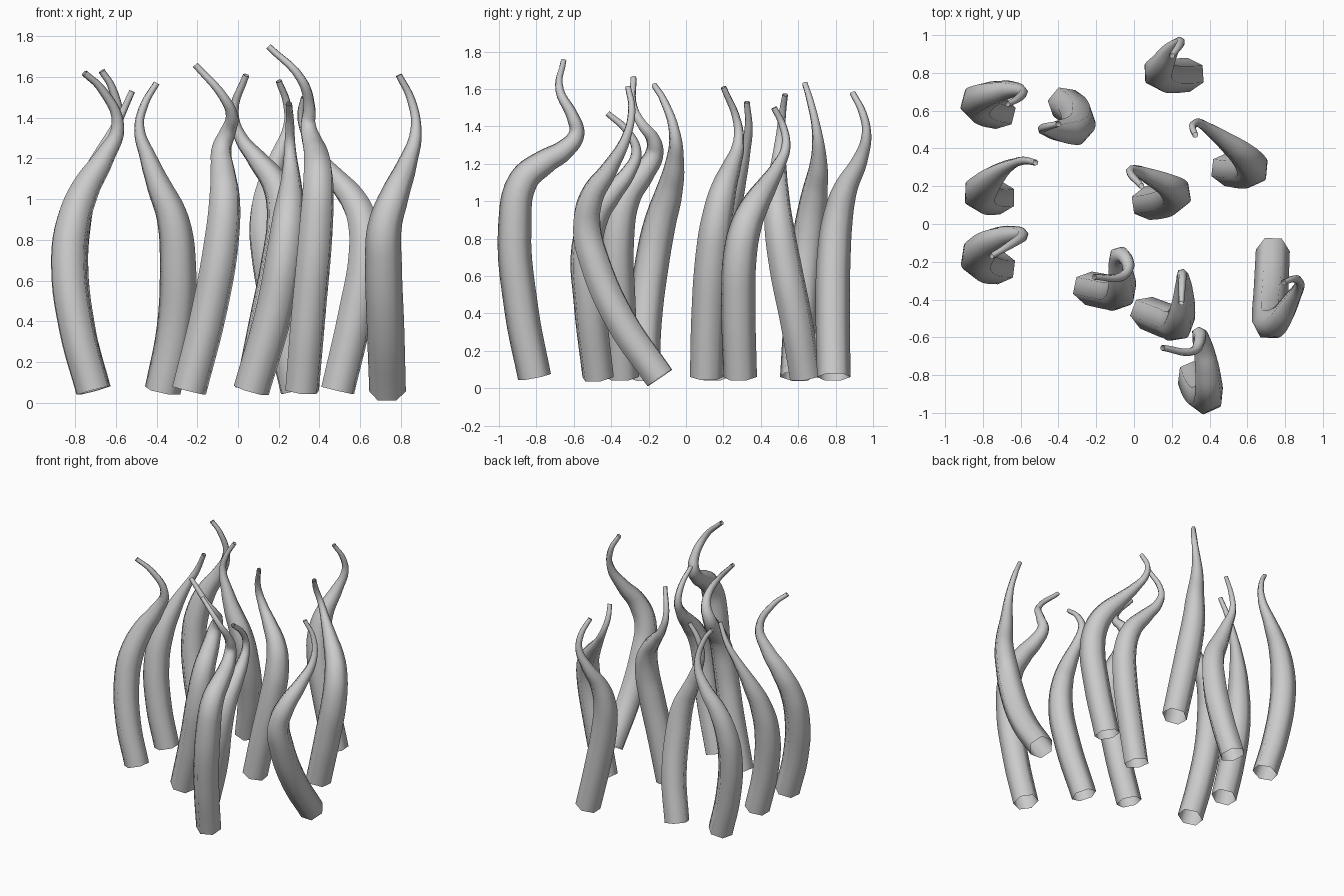
import bpy
from mathutils import Vector

# Thickness along a tentacle: (fraction of length, radius)
TAPER = [(0, .09), (.35, .093), (.5, .086), (.6, .073), (.7, .053),
         (.79, .034), (.86, .024), (1, .016)]


def radius_at(t):
    for (t0, r0), (t1, r1) in zip(TAPER, TAPER[1:]):
        if t <= t1:
            return r0 + (r1 - r0) * (t - t0) / (t1 - t0)
    return TAPER[-1][1]


def tentacle(name, *pts):
    """Six-sided tapered tube, open at the base, along a smooth path."""
    pts = [Vector(p) for p in pts]
    dist = [0.0]
    for a, b in zip(pts, pts[1:]):
        dist.append(dist[-1] + (b - a).length)
    cu = bpy.data.curves.new(name, 'CURVE')
    cu.dimensions = '3D'
    cu.resolution_u = 5
    cu.bevel_depth = 1.0
    cu.bevel_resolution = 1
    sp = cu.splines.new('BEZIER')
    sp.radius_interpolation = 'CARDINAL'
    sp.bezier_points.add(len(pts) - 1)
    for bp, p, d in zip(sp.bezier_points, pts, dist):
        bp.co = p
        bp.handle_left_type = bp.handle_right_type = 'AUTO'
        bp.radius = radius_at(d / dist[-1])
    ob = bpy.data.objects.new(name, cu)
    bpy.context.collection.objects.link(ob)
    bpy.ops.object.select_all(action='DESELECT')
    ob.select_set(True)
    bpy.context.view_layer.objects.active = ob
    bpy.ops.object.convert(target='MESH')
    bpy.ops.object.shade_smooth()


# Back row
tentacle("tentacle_back_left",
         (-.71, .59, .06), (-.79, .61, .36), (-.83, .64, .68), (-.81, .665, .88), (-.75, .69, 1.05),
         (-.66, .71, 1.2), (-.59, .70, 1.37), (-.62, .66, 1.55), (-.67, .635, 1.63))
tentacle("tentacle_back_middle",
         (-.37, .64, .06), (-.31, .59, .36), (-.295, .53, .66), (-.32, .495, .9), (-.39, .49, 1.07),
         (-.44, .495, 1.2), (-.485, .505, 1.35), (-.46, .515, 1.465), (-.4, .53, 1.57))
tentacle("tentacle_back_right",
         (.29, .79, .06), (.21, .785, .4), (.15, .79, .7), (.13, .81, .9), (.15, .85, 1.06),
         (.2, .93, 1.22), (.245, .965, 1.36), (.24, .945, 1.47), (.2, .89, 1.58))

# Middle row
tentacle("tentacle_middle_left",
         (-.71, .14, .06), (-.78, .14, .36), (-.815, .165, .68), (-.79, .205, .9), (-.735, .26, 1.08),
         (-.66, .31, 1.25), (-.585, .335, 1.39), (-.52, .325, 1.53))
tentacle("tentacle_centre",
         (.07, .11, .06), (.14, .12, .4), (.2, .14, .7), (.22, .165, .9), (.19, .2, 1.06),
         (.09, .25, 1.2), (.015, .28, 1.3), (-.02, .275, 1.42), (.04, .2, 1.61))
tentacle("tentacle_middle_right",
         (.49, .29, .06), (.58, .28, .45), (.625, .29, .72), (.615, .325, .88), (.57, .375, .99),
         (.5, .43, 1.08), (.41, .495, 1.19), (.34, .535, 1.3), (.31, .515, 1.41), (.325, .47, 1.5))

# Front row
tentacle("tentacle_front_far_left",
         (-.71, -.23, .06), (-.79, -.22, .36), (-.83, -.18, .68), (-.81, -.14, .88), (-.75, -.09, 1.05),
         (-.66, -.06, 1.2), (-.59, -.06, 1.36), (-.67, -.12, 1.54), (-.755, -.17, 1.62))
tentacle("tentacle_front_left",
         (-.24, -.34, .06), (-.14, -.36, .46), (-.08, -.365, .8), (-.065, -.32, 1.02),
         (-.075, -.23, 1.15), (-.08, -.17, 1.25), (-.05, -.175, 1.33), (-.03, -.235, 1.41),
         (-.07, -.28, 1.5), (-.21, -.28, 1.66))
tentacle("tentacle_front_middle",
         (.065, -.47, .06), (.18, -.515, .46), (.23, -.53, .75), (.25, -.48, .93), (.26, -.4, 1.04),
         (.26, -.31, 1.15), (.255, -.265, 1.26), (.255, -.31, 1.37), (.25, -.42, 1.47))
tentacle("tentacle_front_right",
         (.315, -.81, .06), (.345, -.88, .42), (.385, -.915, .88), (.395, -.87, 1.11),
         (.385, -.755, 1.21), (.365, -.65, 1.275), (.345, -.585, 1.36), (.35, -.605, 1.45),
         (.31, -.675, 1.59), (.15, -.655, 1.75))
tentacle("tentacle_front_far_right",
         (.735, -.14, .055), (.725, -.355, .37), (.715, -.49, .68), (.72, -.53, .86),
         (.77, -.505, 1.02), (.83, -.41, 1.17), (.875, -.32, 1.34), (.85, -.29, 1.49), (.79, -.31, 1.61))
